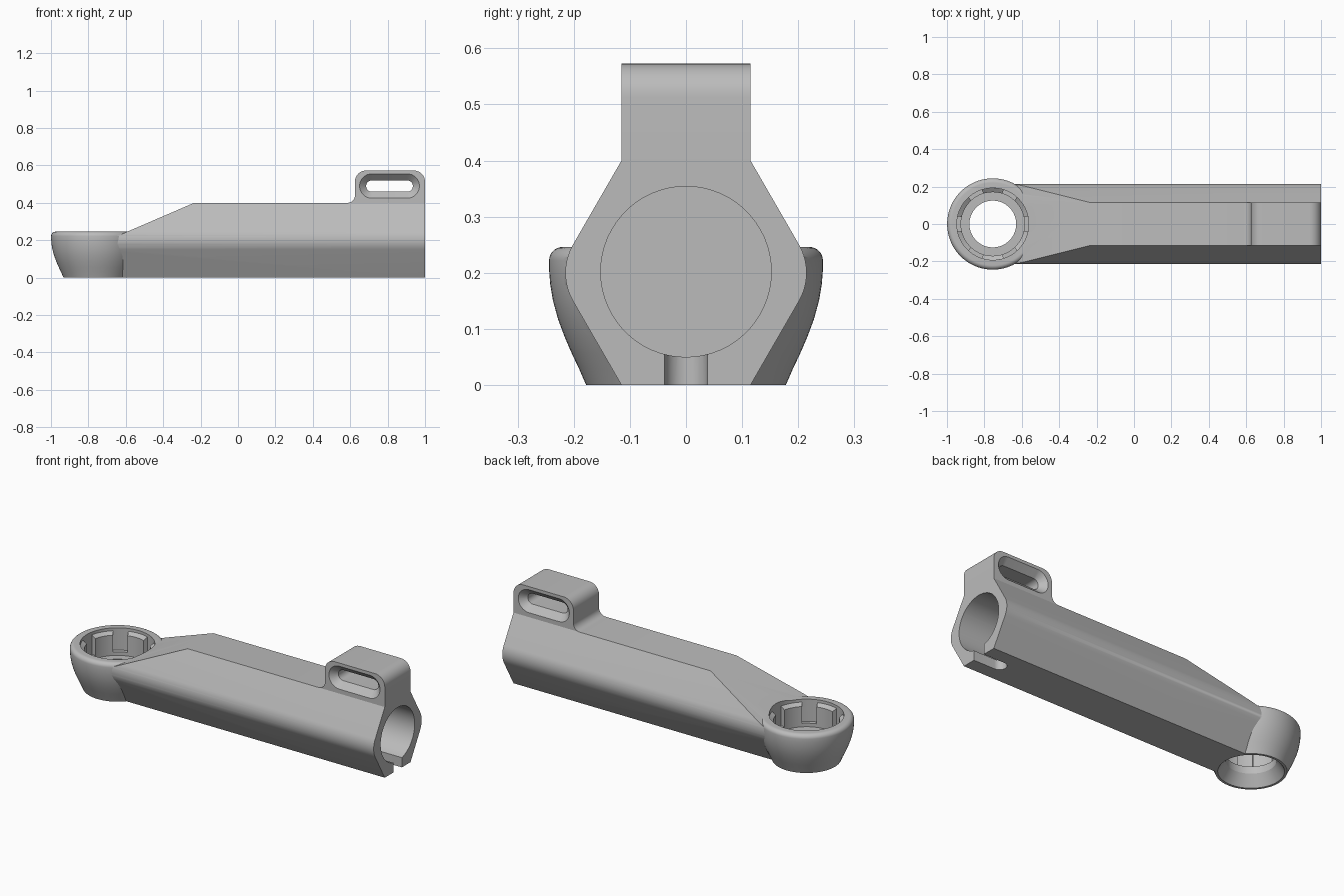
import bpy, bmesh
from math import sin, cos, pi, radians
from mathutils import Vector

cube = bpy.data.objects.get("Cube")
if cube:
    bpy.data.objects.remove(cube)

grey = bpy.data.materials.new("plain grey")
grey.use_nodes = True
grey.diffuse_color = (0.5, 0.5, 0.5, 1)
grey.node_tree.nodes["Principled BSDF"].inputs["Base Color"].default_value = (0.5, 0.5, 0.5, 1)

RING_X, BORE_Z = -0.755, 0.202


def loft(name, loops, closed=False):
    """Skin a list of equal point loops; cap the ends unless closed."""
    bm = bmesh.new()
    rows = [[bm.verts.new(p) for p in loop] for loop in loops]
    n = len(rows[0])
    pairs = list(zip(rows, rows[1:])) + ([(rows[-1], rows[0])] if closed else [])
    for a, b in pairs:
        for i in range(n):
            j = (i + 1) % n
            bm.faces.new((a[i], a[j], b[j], b[i]))
    if not closed:
        bm.faces.new(rows[0])
        bm.faces.new(rows[-1])
    bmesh.ops.recalc_face_normals(bm, faces=bm.faces)
    mesh = bpy.data.meshes.new(name)
    bm.to_mesh(mesh)
    bm.free()
    mesh.materials.append(grey)
    obj = bpy.data.objects.new(name, mesh)
    bpy.context.collection.objects.link(obj)
    return obj


def arc(cx, cy, r, start, end, steps=10):
    return [(cx + r * cos(radians(start + (end - start) * i / steps)),
             cy + r * sin(radians(start + (end - start) * i / steps))) for i in range(steps + 1)]


def capsule(x0, x1, y, r):
    return arc(x1 - r, y, r, -90, 90, 16) + arc(x0 + r, y, r, 90, 270, 16)


def lathe(name, profile, segments=96):
    """Turn a radius/height profile about the ring axis."""
    return loft(name, [[(RING_X + r * cos(2 * pi * i / segments), r * sin(2 * pi * i / segments), z)
                        for i in range(segments)] for r, z in profile])


def combine(target, tool, operation):
    mod = target.modifiers.new(operation, 'BOOLEAN')
    mod.object, mod.operation, mod.solver = tool, operation, 'EXACT'
    bpy.context.view_layer.objects.active = target
    bpy.ops.object.modifier_apply(modifier=mod.name)
    bpy.data.objects.remove(tool)


# Hexagonal body with softened sides
side = arc(0.115, 0.2, 0.1, -30, 30)
section = [(0.115, 0)] + side + [(0.115, 0.4)]
section += [(-y, z) for y, z in reversed(section)]
arm = loft("clamp_arm", [[(x, y, z) for y, z in section] for x in (RING_X, 1)])

# Sloping shoulder down to the ring
wedge = [(-0.235, 0.4), (-0.235, 0.6), (-1, 0.6), (-1, 0.07)]
combine(arm, loft("shoulder_cutter", [[(x, y, z) for x, z in wedge] for y in (-0.5, 0.5)]), 'DIFFERENCE')

# Raised lug with rounded corners and a fillet at its foot
lug = [(1, 0.3)] + arc(0.94, 0.513, 0.06, 0, 90) + arc(0.685, 0.513, 0.06, 90, 180)
lug += arc(0.585, 0.44, 0.04, 0, -90) + [(0.585, 0.3)]
combine(arm, loft("strap_lug", [[(x, y, z) for x, z in lug] for y in (-0.115, 0.115)]), 'UNION')

# Ring shell
shell = [(0.178, 0), (0.191, 0.03), (0.203, 0.055), (0.216, 0.085), (0.228, 0.117), (0.237, 0.15),
         (0.242, 0.18), (0.244, 0.205)] + arc(0.22, 0.222, 0.024, 0, 90, 8)
combine(arm, lathe("ring_shell", shell), 'UNION')

# Ring cavity: flared foot, narrow seat, wide socket
cavity = [(0.172, -0.02), (0.165, 0), (0.125, 0.06), (0.125, 0.1), (0.17, 0.1),
          (0.17, 0.215), (0.192, 0.23), (0.192, 0.3)]
combine(arm, lathe("ring_cavity", cavity), 'DIFFERENCE')

# Six keyways around the socket wall
for k in range(6):
    mid = 60 * k
    key = arc(0, 0, 0.15, mid - 14, mid + 14) + arc(0, 0, 0.192, mid + 12, mid - 12)
    combine(arm, loft("keyway", [[(RING_X + x, y, z) for x, y in key] for z in (0.12, 0.28)]), 'DIFFERENCE')

# Round bore in the end face
bore = arc(0, BORE_Z, 0.152, 0, 354, 59)
combine(arm, loft("bore", [[(x, y, z) for y, z in bore] for x in (0.1, 1.1)]), 'DIFFERENCE')

# Split under the bore
split = capsule(0.83, 1.2, 0, 0.038)
combine(arm, loft("split", [[(x, y, z) for x, y in split] for z in (-0.1, 0.15)]), 'DIFFERENCE')

# Strap slot with flared mouths on both faces
stations = [(-0.125, 0.01), (-0.08, -0.035), (0.08, -0.035), (0.125, 0.01)]
slot = [[(x, y, z) for x, z in capsule(0.65 - g, 0.97 + g, 0.49, 0.065 + g)] for y, g in stations]
combine(arm, loft("strap_slot", slot), 'DIFFERENCE')

# Smooth curves, crisp edges
bpy.ops.object.select_all(action='DESELECT')
arm.select_set(True)
bpy.context.view_layer.objects.active = arm
bpy.ops.object.shade_smooth_by_angle(angle=radians(28))
